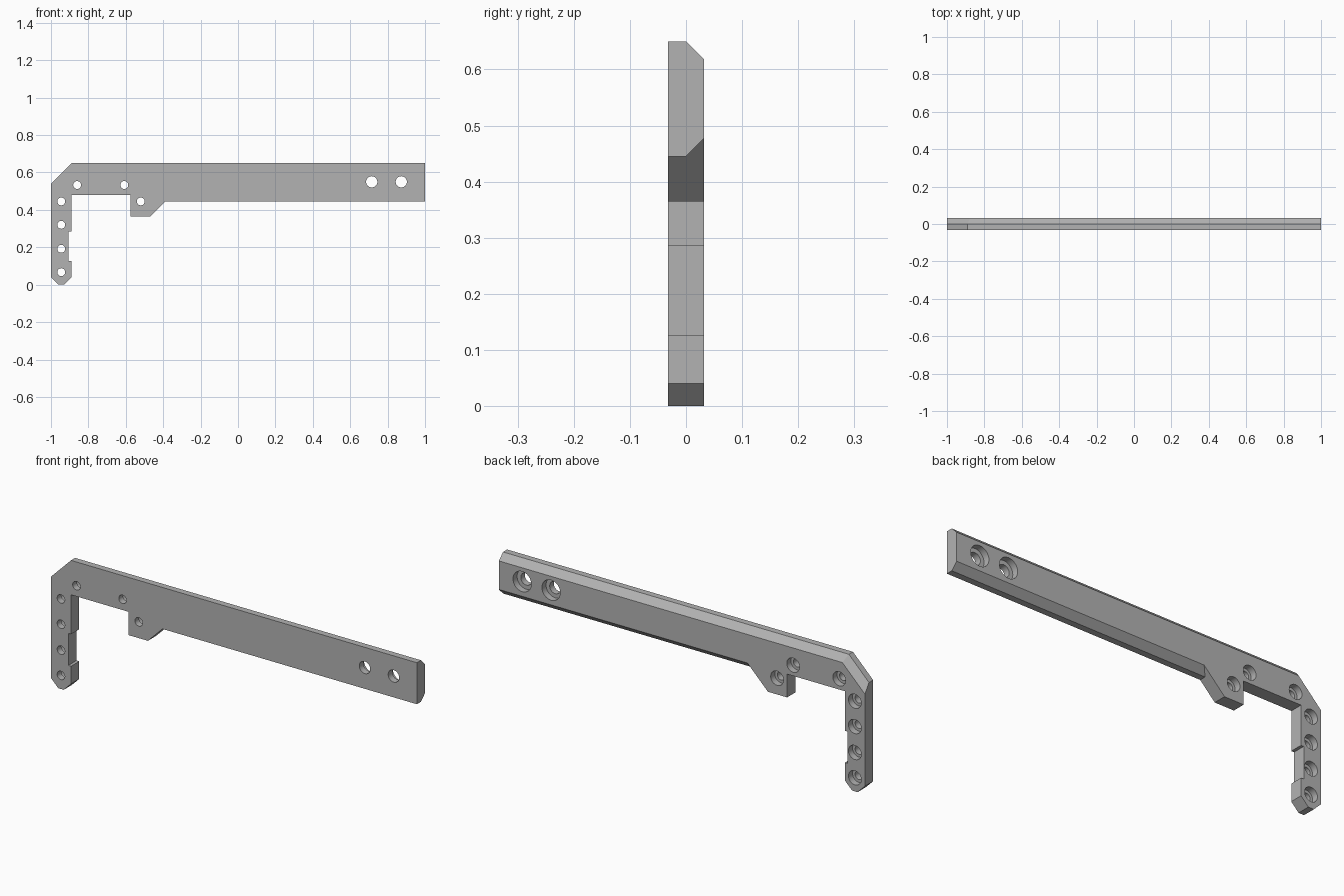
import bpy, bmesh, math

cube = bpy.data.objects.get("Cube")
if cube:
    bpy.data.objects.remove(cube, do_unlink=True)

HALF = 0.032   # half thickness, also the size of the rear chamfer

grey = bpy.data.materials.new("plain grey")
grey.use_nodes = True
colour = (0.45, 0.45, 0.45, 1)
grey.diffuse_color = colour
grey.node_tree.nodes["Principled BSDF"].inputs["Base Color"].default_value = colour


def loft(bm, layers):
    """Solid through (y, [(x, z), ...]) outlines with equal point counts."""
    rings = [[bm.verts.new((x, y, z)) for x, z in pts] for y, pts in layers]
    for a, b in zip(rings, rings[1:]):
        for i in range(len(a)):
            j = (i + 1) % len(a)
            bm.faces.new((a[i], a[j], b[j], b[i]))
    bm.faces.new(rings[0])
    bm.faces.new(rings[-1])


def make_object(name, bm):
    bmesh.ops.recalc_face_normals(bm, faces=bm.faces)
    mesh = bpy.data.meshes.new(name)
    bm.to_mesh(mesh)
    bm.free()
    mesh.materials.append(grey)
    obj = bpy.data.objects.new(name, mesh)
    bpy.context.collection.objects.link(obj)
    return obj


def circle(cx, cz, r, n=32):
    return [(cx + r * math.cos(math.tau * i / n), cz + r * math.sin(math.tau * i / n))
            for i in range(n)]


# Bracket plate: chamfered corner, long arm, hooked tab, notched leg
lower = [(-0.47, 0.365), (-0.575, 0.365), (-0.575, 0.48), (-0.89, 0.48),
         (-0.89, 0.285), (-0.905, 0.285), (-0.905, 0.127), (-0.89, 0.127),
         (-0.89, 0.04), (-0.93, 0), (-0.96, 0), (-1, 0.04)]
front = [(-1, 0.54), (-0.89, 0.65), (1, 0.65), (1, 0.445), (-0.39, 0.445)] + lower
# Rear outline pulled in along the corner, top and bottom of the arm
diagonal = 1.54 - HALF * math.sqrt(2)
top = 0.65 - HALF
back = [(-1, diagonal - 1), (top - diagonal, top), (1, top),
        (1, 0.445 + HALF), (-0.39 + HALF, 0.445 + HALF)] + lower
bm = bmesh.new()
loft(bm, [(-HALF, front), (0, front), (HALF, back)])
bmesh.ops.dissolve_limit(bm, angle_limit=0.01, verts=bm.verts, edges=bm.edges)
bracket = make_object("bracket_plate", bm)

# Stepped holes: narrow at the front, counterbored from the back
small = [(-0.945, z) for z in (0.067, 0.192, 0.32, 0.445)]
small += [(-0.86, 0.533), (-0.608, 0.533), (-0.52, 0.445)]
large = [(0.715, 0.55), (0.873, 0.55)]
bm = bmesh.new()
for centres, bore, counterbore in ((small, 0.021, 0.035), (large, 0.03, 0.05)):
    for x, z in centres:
        narrow, wide = circle(x, z, bore), circle(x, z, counterbore)
        loft(bm, [(-0.05, narrow), (0, narrow), (0, wide), (0.05, wide)])
cutter = make_object("hole_cutter", bm)
cutter.hide_render = True

cut = bracket.modifiers.new("holes", 'BOOLEAN')
cut.operation = 'DIFFERENCE'
cut.solver = 'EXACT'
cut.object = cutter
bpy.ops.object.select_all(action='DESELECT')
bracket.select_set(True)
bpy.context.view_layer.objects.active = bracket
bpy.ops.object.modifier_apply(modifier=cut.name)
bpy.data.objects.remove(cutter, do_unlink=True)

# Smooth bores, crisp edges elsewhere
bpy.ops.object.shade_smooth_by_angle(angle=math.radians(25))
